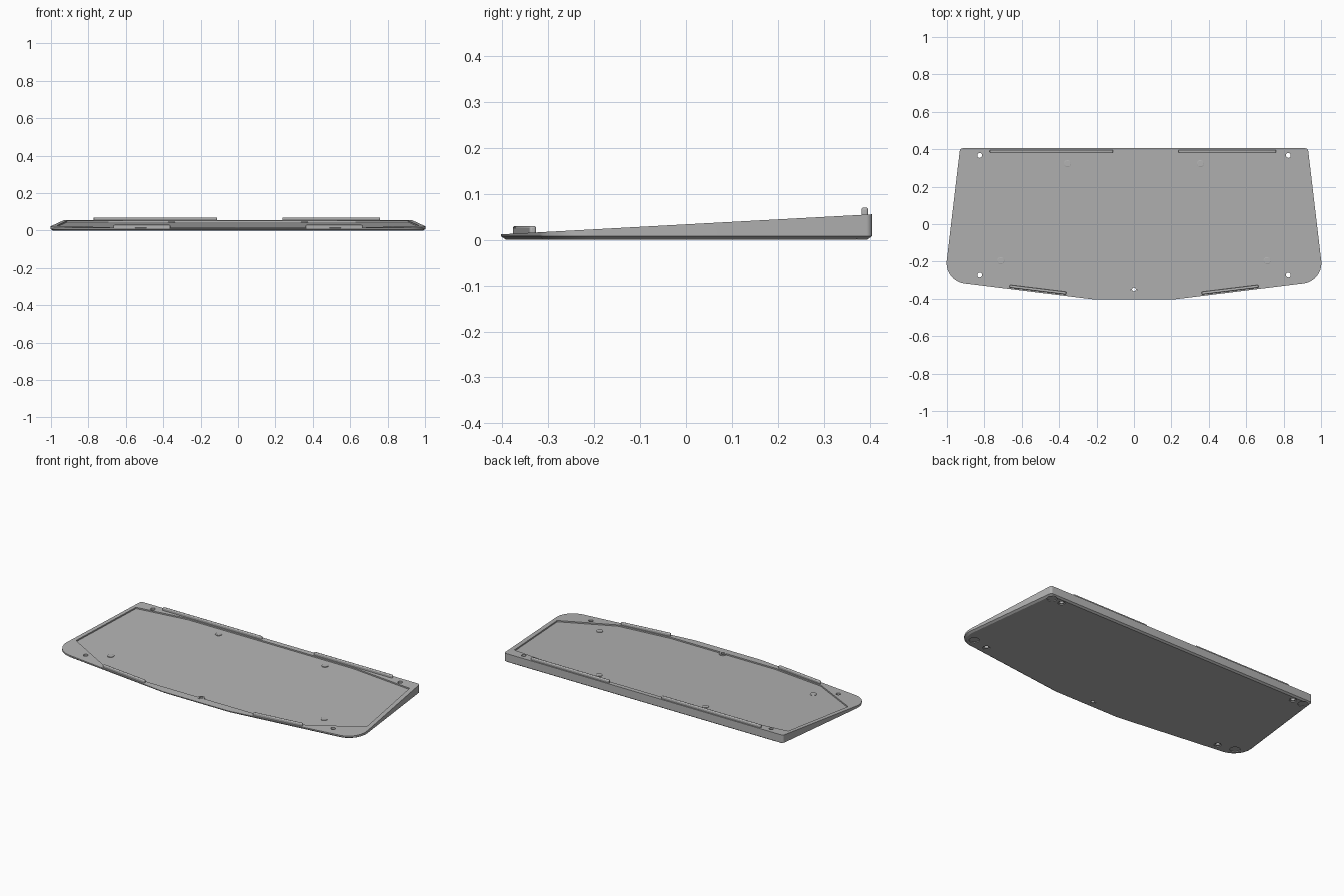
import bpy, bmesh, math
from mathutils import Vector

cube = bpy.data.objects.get("Cube")
if cube:
    bpy.data.objects.remove(cube)

grey = bpy.data.materials.new("light grey plastic")
grey.use_nodes = True
color = (0.45, 0.45, 0.45, 1)
grey.diffuse_color = color
grey.node_tree.nodes["Principled BSDF"].inputs["Base Color"].default_value = color

RECESS = 0.008


def deck(y):
    """Height of the sloping top face."""
    return 0.0335 + 0.054 * y


def add_object(name, bm):
    bmesh.ops.recalc_face_normals(bm, faces=bm.faces)
    mesh = bpy.data.meshes.new(name)
    bm.to_mesh(mesh)
    bm.free()
    mesh.materials.append(grey)
    obj = bpy.data.objects.new(name, mesh)
    bpy.context.collection.objects.link(obj)
    return obj


def loft(name, rings):
    """Closed solid through rings of equal point count."""
    bm = bmesh.new()
    loops = [[bm.verts.new(p) for p in ring] for ring in rings]
    n = len(loops[0])
    for a, b in zip(loops, loops[1:]):
        for i in range(n):
            j = (i + 1) % n
            bm.faces.new((a[i], a[j], b[j], b[i]))
    bm.faces.new(loops[0][::-1])
    bm.faces.new(loops[-1])
    return add_object(name, bm)


def rounded(corners, steps=10):
    """Outline of (x, y, radius) corners with arcs."""
    pts = []
    for i, (x, y, r) in enumerate(corners):
        p = Vector((x, y))
        if r == 0:
            pts.append(p)
            continue
        a = (Vector(corners[i - 1][:2]) - p).normalized()
        b = (Vector(corners[(i + 1) % len(corners)][:2]) - p).normalized()
        half = a.angle(b) / 2
        mid = (a + b).normalized()
        center = p + mid * (r / math.sin(half))
        sweep = math.pi / 2 - half
        side = Vector((-mid.y, mid.x))
        if side.dot(a) < 0:
            side.negate()
        for k in range(steps + 1):
            t = sweep * (1 - 2 * k / steps)
            pts.append(center + r * (side * math.sin(t) - mid * math.cos(t)))
    return pts


def disc(name, x, y, levels):
    """Turned solid from (radius, z) levels."""
    turn = [2 * math.pi * k / 24 for k in range(24)]
    return loft(name, [[(x + r * math.cos(a), y + r * math.sin(a), z) for a in turn]
                       for r, z in levels])


def cut(target, cutter):
    mod = target.modifiers.new("cut", "BOOLEAN")
    mod.operation = "DIFFERENCE"
    mod.solver = "EXACT"
    mod.object = cutter
    bpy.context.view_layer.objects.active = target
    bpy.ops.object.modifier_apply(modifier=mod.name)
    bpy.data.objects.remove(cutter)


# Wedge-shaped case with chamfered underside
half_outline = [(0.22, -0.403, 0), (0.905, -0.318, 0), (0.93, 0.405, 0)]
corners = [(-0.22, -0.403, 0), (0.22, -0.403, 0), (1.014, -0.305, 0.11),
           (0.93, 0.405, 0.014), (-0.93, 0.405, 0.014), (-1.014, -0.305, 0.11)]
outline = rounded(corners)
case = loft("bottom_case", [
    [(p.x * 0.988, p.y * 0.972, 0) for p in outline],
    [(p.x, p.y, 0.008) for p in outline],
    [(p.x, p.y, deck(p.y)) for p in outline]])

# Shallow sloping pocket in the top
pocket = [(-0.345, -0.355), (0.35, -0.355), (0.675, -0.317), (0.97, -0.158),
          (0.91, 0.335), (0.505, 0.375), (-0.595, 0.375), (-0.915, 0.335),
          (-0.97, -0.158), (-0.675, -0.317)]
cut(case, loft("pocket_cutter", [
    [(x, y, deck(y) - RECESS) for x, y in pocket],
    [(x, y, 0.1) for x, y in pocket]]))

# Countersunk screw holes and foot recesses at each corner
for side in (-1, 1):
    for y, foot_x, foot_y in ((0.367, 0.895, 0.37), (-0.272, 0.93, -0.25)):
        cut(case, disc("screw_cutter", side * 0.825, y,
                       [(0.02, -0.01), (0.02, 0.005), (0.013, 0.006), (0.013, 0.1)]))
        cut(case, disc("foot_cutter", side * foot_x, foot_y,
                       [(0.028, -0.01), (0.028, 0.005)]))
cut(case, disc("center_cutter", 0, -0.35, [(0.019, -0.01), (0.019, 0.1)]))

# Collar around the front center screw
collar = disc("center_screw_collar", 0, -0.35,
              [(0.02, 0.002), (0.02, deck(-0.35))])
cut(collar, disc("collar_cutter", 0, -0.35, [(0.01, -0.01), (0.01, 0.1)]))

# Low support studs on the pocket floor
for label, sx, y in (("rear", 0.355, 0.323), ("front", 0.712, -0.195)):
    for side, sign in (("left", 1), ("right", -1)):
        floor = deck(y) - RECESS
        disc(f"{label}_{side}_stud", sign * sx, y,
             [(0.019, floor - 0.004), (0.019, floor + 0.003), (0.017, floor + 0.004)])


def rib(name, start, end, low, high):
    """Upright locating rib between two plan points."""
    a, b = Vector(start), Vector(end)
    along = (b - a).normalized()
    across = Vector((-along.y, along.x)) * 0.0075
    ring = [a - across, b - across, b + across, a + across]
    obj = loft(name, [[(p.x, p.y, z) for p in ring] for z in (low, high)])
    bevel = obj.modifiers.new("soft edges", "BEVEL")
    bevel.width = 0.005
    bevel.segments = 3


# Locating ribs along the rear and front edges
rib("rear_right_rib", (-0.772, 0.389), (-0.112, 0.389), 0.04, 0.07)
rib("rear_left_rib", (0.238, 0.389), (0.76, 0.389), 0.04, 0.07)
for side, sign in (("left", 1), ("right", -1)):
    rib(f"front_{side}_rib", (sign * 0.362, -0.37), (sign * 0.665, -0.333), 0.005, 0.03)

# Smooth rounded corners, keep hard edges
bpy.ops.object.select_all(action="DESELECT")
for obj in bpy.context.collection.objects:
    if obj.type == "MESH" and grey.name in obj.data.materials:
        obj.select_set(True)
        bpy.context.view_layer.objects.active = obj
bpy.ops.object.shade_smooth_by_angle(angle=math.radians(25))
